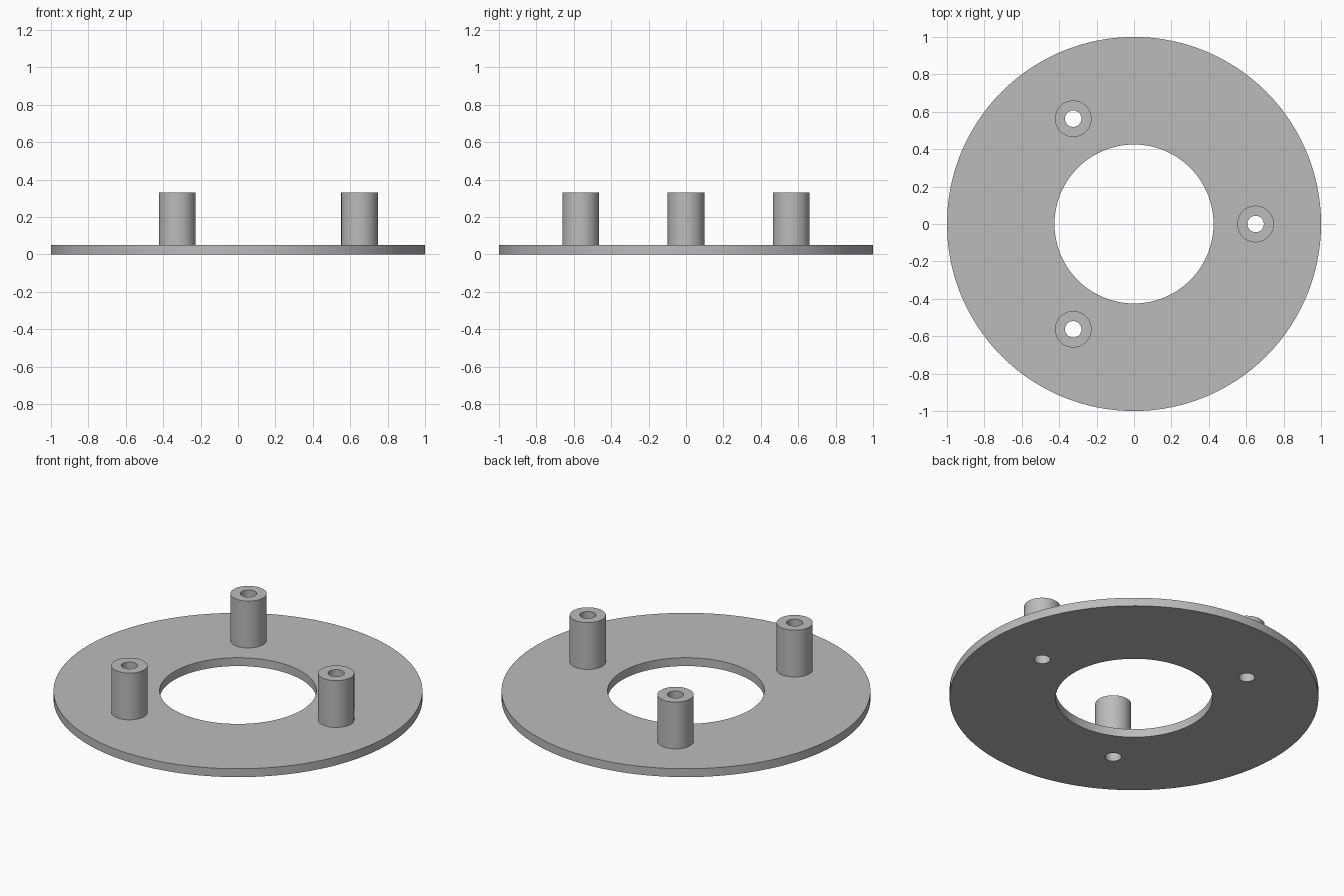
import bpy
import bmesh
from math import cos, sin, pi, radians

cube = bpy.data.objects.get("Cube")
if cube:
    bpy.data.objects.remove(cube, do_unlink=True)

PLATE_R, PLATE_HOLE, PLATE_TOP = 1.0, 0.425, 0.05
POST_R, BORE_R, POST_TOP = 0.098, 0.044, 0.33
POST_CIRCLE = 0.65

grey = bpy.data.materials.new("plain grey")
grey.use_nodes = True
colour = (0.5, 0.5, 0.5, 1)
grey.diffuse_color = colour
grey.node_tree.nodes["Principled BSDF"].inputs["Base Color"].default_value = colour


def tube(name, outer, inner, z0, z1, sides, location=(0, 0, 0)):
    """Hollow cylinder made by sweeping a rectangular section around z."""
    bm = bmesh.new()
    section = [(inner, z0), (outer, z0), (outer, z1), (inner, z1)]
    rings = []
    for i in range(sides):
        a = 2 * pi * i / sides
        rings.append([bm.verts.new((r * cos(a), r * sin(a), z)) for r, z in section])
    for i, ring in enumerate(rings):
        following = rings[(i + 1) % sides]
        for j in range(4):
            k = (j + 1) % 4
            bm.faces.new((ring[j], following[j], following[k], ring[k]))
    bmesh.ops.recalc_face_normals(bm, faces=bm.faces)
    mesh = bpy.data.meshes.new(name)
    bm.to_mesh(mesh)
    bm.free()
    mesh.materials.append(grey)
    obj = bpy.data.objects.new(name, mesh)
    obj.location = location
    bpy.context.collection.objects.link(obj)
    return obj


def activate(obj):
    bpy.ops.object.select_all(action='DESELECT')
    obj.select_set(True)
    bpy.context.view_layer.objects.active = obj


# Base ring
plate = tube("base_plate", PLATE_R, PLATE_HOLE, 0, PLATE_TOP, 128)
parts = [plate]

# Three hollow posts, each bore carried on through the plate
for label, degrees in (("left", 0), ("back_right", 120), ("front_right", 240)):
    a = radians(degrees)
    spot = (POST_CIRCLE * cos(a), POST_CIRCLE * sin(a), 0)
    parts.append(tube(label + "_post", POST_R, BORE_R, PLATE_TOP, POST_TOP, 48, spot))

    bpy.ops.mesh.primitive_cylinder_add(vertices=48, radius=BORE_R, depth=1, location=spot)
    drill = bpy.context.object
    drill.data.materials.append(grey)
    activate(plate)
    cut = plate.modifiers.new("bore", 'BOOLEAN')
    cut.operation = 'DIFFERENCE'
    cut.solver = 'EXACT'
    cut.object = drill
    bpy.ops.object.modifier_apply(modifier=cut.name)
    bpy.data.objects.remove(drill, do_unlink=True)

for part in parts:
    activate(part)
    bpy.ops.object.shade_smooth_by_angle(angle=radians(30))
